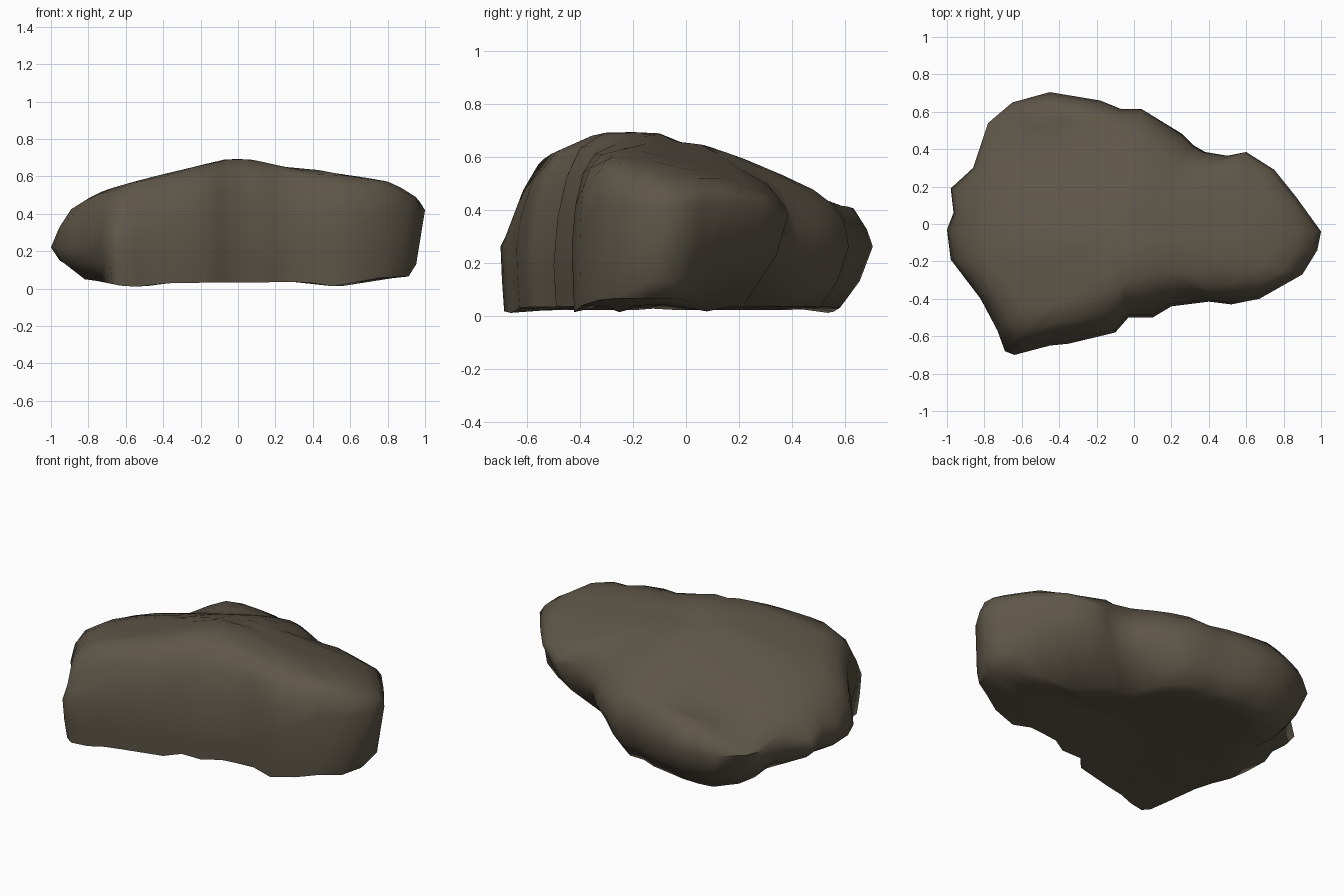
import bpy
import bmesh
import math
from mathutils import Vector

if "Cube" in bpy.data.objects:
    bpy.data.objects.remove(bpy.data.objects["Cube"])

# Plan outline of the boulder, counter-clockwise from the right tip
OUTLINE = [(1, -.04), (.87, .14), (.75, .29), (.6, .385), (.5, .365), (.38, .385),
           (.32, .42), (.26, .48), (.04, .615), (-.07, .615), (-.18, .66), (-.45, .705),
           (-.65, .65), (-.78, .54), (-.82, .42), (-.86, .3), (-.98, .19), (-.965, .06),
           (-1, -.03), (-.98, -.19), (-.82, -.4), (-.73, -.57), (-.69, -.68), (-.64, -.7),
           (-.45, -.65), (-.35, -.64), (-.1, -.58), (-.03, -.5), (.1, -.5), (.2, -.44),
           (.4, -.415), (.52, -.43), (.67, -.4), (.9, -.27), (.98, -.14)]
# Crest height along x and along y, and height of the lower edge along x
CREST_X = [(-1, .28), (-.93, .4), (-.87, .45), (-.73, .52), (-.57, .57), (-.2, .66),
           (-.06, .695), (.07, .695), (.37, .625), (.41, .645), (.6, .6), (.78, .585),
           (.98, .5), (1, .45)]
CREST_Y = [(-.7, .28), (-.6, .53), (-.54, .6), (-.43, .65), (-.33, .695), (-.1, .69),
           (.12, .63), (.3, .56), (.53, .45), (.62, .44), (.68, .39), (.705, .29)]
FOOT_X = [(-.8, .05), (-.7, .03), (-.6, .01), (-.5, .01), (-.4, .03), (.3, .035),
          (.45, .03), (.55, .0), (.7, .055), (.9, .065)]
CENTRE = Vector((-.1, -.02))


def lerp_table(table, v):
    if v <= table[0][0]:
        return table[0][1]
    for (a, fa), (b, fb) in zip(table, table[1:]):
        if v <= b:
            return fa + (fb - fa) * (v - a) / (b - a)
    return table[-1][1]


def smooth(a, b, v):
    t = min(1, max(0, (v - a) / (b - a)))
    return t * t * (3 - 2 * t)


def top_height(p):
    """Crown: a front ridge, with the back sloping away from it."""
    fx, fy = lerp_table(CREST_X, p.x), lerp_table(CREST_Y, p.y)
    low = min(fx, fy)
    w = smooth(-.35, -.1, p.y) * (1 - smooth(.45, .65, p.y) * smooth(-.75, -.5, p.x))
    return low + (fx + fy - .695 - low) * w


def column(edge):
    """Points from the underside, up the wall and over the top for one outline point."""
    at = lambda s: CENTRE + (edge - CENTRE) * s
    left = smooth(.65, .9, -edge.x) * (1 - smooth(.2, .45, edge.y))
    back_right = smooth(-.05, .2, edge.y) * smooth(.1, .5, edge.x)
    ends = smooth(.55, .85, abs(edge.x))
    front = smooth(.3, .4, -edge.y) * smooth(-.2, .0, edge.x) * (1 - ends)
    under = .98 - .15 * smooth(-.3, .15, edge.y) - .14 * left - .25 * back_right
    mid = .26 + .16 * smooth(.2, .8, edge.x) - .04 * left - .07 * front
    pts = []
    # underside and foot
    for s in (.4, .75, 1):
        p = at(under * s)
        pts.append((p.x, p.y, lerp_table(FOOT_X, p.x) * s + .05 * (1 - s)))
    # undercut wall up to the widest level
    p = at(under + (1 - under) * (.6 + .15 * back_right + .2 * left))
    pts.append((p.x, p.y, .13 + .02 * left + .1 * back_right))
    pts.append((edge.x, edge.y, mid))
    # shoulder (crisper at both ends, softer on the front right) and crown
    shoulder = ((.97, .55 + .25 * ends - .15 * front), (.9, .86 + .12 * ends - .13 * front),
                (.79, 1 - .06 * front))
    for s, rise in shoulder + ((.6, 1), (.4, 1), (.2, 1)):
        p = at(s)
        pts.append((p.x, p.y, mid + (max(top_height(p), mid) - mid) * rise))
    return pts


# Split each outline edge so the rings are evenly fine
edges = []
for a, b in zip(OUTLINE, OUTLINE[1:] + OUTLINE[:1]):
    a, b = Vector(a), Vector(b)
    n = max(1, round((b - a).length / .13))
    edges += [a.lerp(b, i / n) for i in range(n)]

# Boulder skin
bm = bmesh.new()
cols = [[bm.verts.new(p) for p in column(e)] for e in edges]
base = bm.verts.new((CENTRE.x, CENTRE.y, .05))
peak = bm.verts.new((CENTRE.x, CENTRE.y, top_height(CENTRE)))
for c, d in zip(cols, cols[1:] + cols[:1]):
    bm.faces.new((base, d[0], c[0]))
    bm.faces.new((peak, c[-1], d[-1]))
    for i in range(len(c) - 1):
        bm.faces.new((c[i], d[i], d[i + 1], c[i + 1]))
# Soften the crown slightly
crown = [v for c in cols for v in c[7:]] + [peak]
bmesh.ops.smooth_vert(bm, verts=crown, factor=.3, use_axis_z=True)
bmesh.ops.recalc_face_normals(bm, faces=bm.faces)

mesh = bpy.data.meshes.new("boulder")
bm.to_mesh(mesh)
bm.free()
boulder = bpy.data.objects.new("boulder", mesh)
bpy.context.collection.objects.link(boulder)

stone = bpy.data.materials.new("brown_stone")
stone.diffuse_color = (.112, .093, .065, 1)
stone.use_nodes = True
stone.node_tree.nodes["Principled BSDF"].inputs["Base Color"].default_value = stone.diffuse_color
mesh.materials.append(stone)

bpy.context.view_layer.objects.active = boulder
boulder.select_set(True)
bpy.ops.object.shade_smooth_by_angle(angle=math.radians(60))
